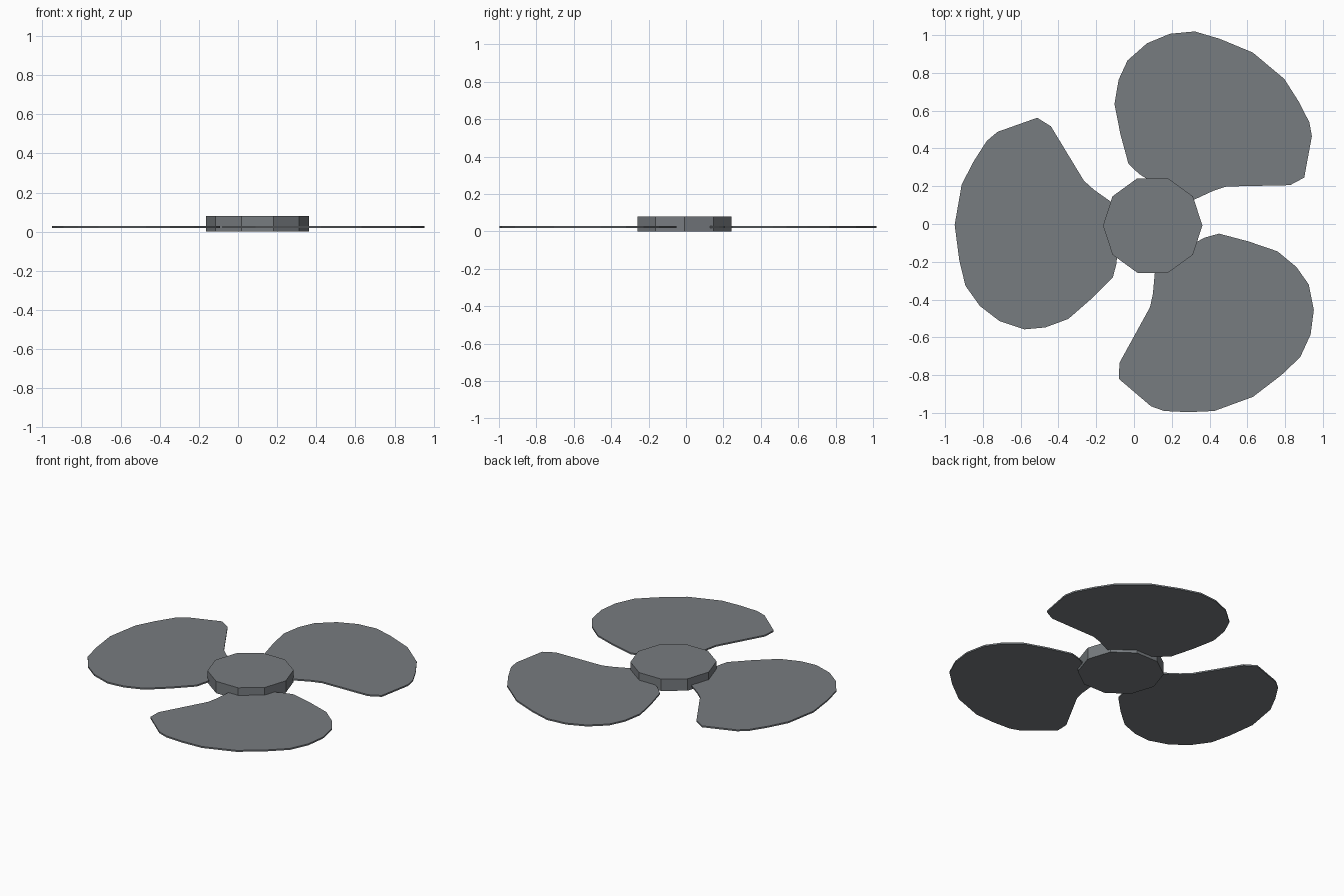
import bpy, bmesh, math
from mathutils import Vector, Matrix

if "Cube" in bpy.data.objects:
    bpy.data.objects.remove(bpy.data.objects["Cube"])

metal = bpy.data.materials.new("dark grey metal")
metal.diffuse_color = (0.185, 0.2, 0.215, 1)
metal.use_nodes = True
metal.node_tree.nodes["Principled BSDF"].inputs["Base Color"].default_value = metal.diffuse_color

CENTRE = Vector((0.103, -0.004, 0))


def prism(name, outline, z0, z1):
    """Extrude a flat outline between two heights."""
    bm = bmesh.new()
    face = bm.faces.new([bm.verts.new((x, y, z0)) for x, y in outline])
    top = bmesh.ops.extrude_face_region(bm, geom=[face])
    verts = [g for g in top["geom"] if isinstance(g, bmesh.types.BMVert)]
    bmesh.ops.translate(bm, verts=verts, vec=(0, 0, z1 - z0))
    bmesh.ops.recalc_face_normals(bm, faces=bm.faces)
    mesh = bpy.data.meshes.new(name)
    bm.to_mesh(mesh)
    bm.free()
    mesh.materials.append(metal)
    obj = bpy.data.objects.new(name, mesh)
    bpy.context.collection.objects.link(obj)
    return obj


# ten-sided hub
hub = [(0.099 + 0.263 * math.cos(i * math.pi / 5),
        -0.008 + 0.263 * math.sin(i * math.pi / 5)) for i in range(10)]
prism("hub", hub, 0.0, 0.08)

# outline of one blade, root tucked inside the hub
blade = [(0.28, -0.11), (0.11, -0.21), (0.11, -0.26), (0.10, -0.37), (0.085, -0.44),
         (-0.077, -0.735), (-0.08, -0.82), (0.09, -0.965), (0.16, -0.99),
         (0.286, -0.996), (0.425, -0.99), (0.63, -0.915), (0.78, -0.80),
         (0.88, -0.705), (0.935, -0.585), (0.952, -0.455), (0.925, -0.32),
         (0.86, -0.228), (0.76, -0.145), (0.605, -0.092), (0.45, -0.051),
         (0.375, -0.072), (0.335, -0.093)]

# three blades around the hub
for i in range(3):
    rot = Matrix.Rotation(i * 2 * math.pi / 3, 3, 'Z')
    pts = [(rot @ (Vector((x, y, 0)) - CENTRE) + CENTRE).xy for x, y in blade]
    prism("blade_%d" % (i + 1), pts, 0.019, 0.029)
